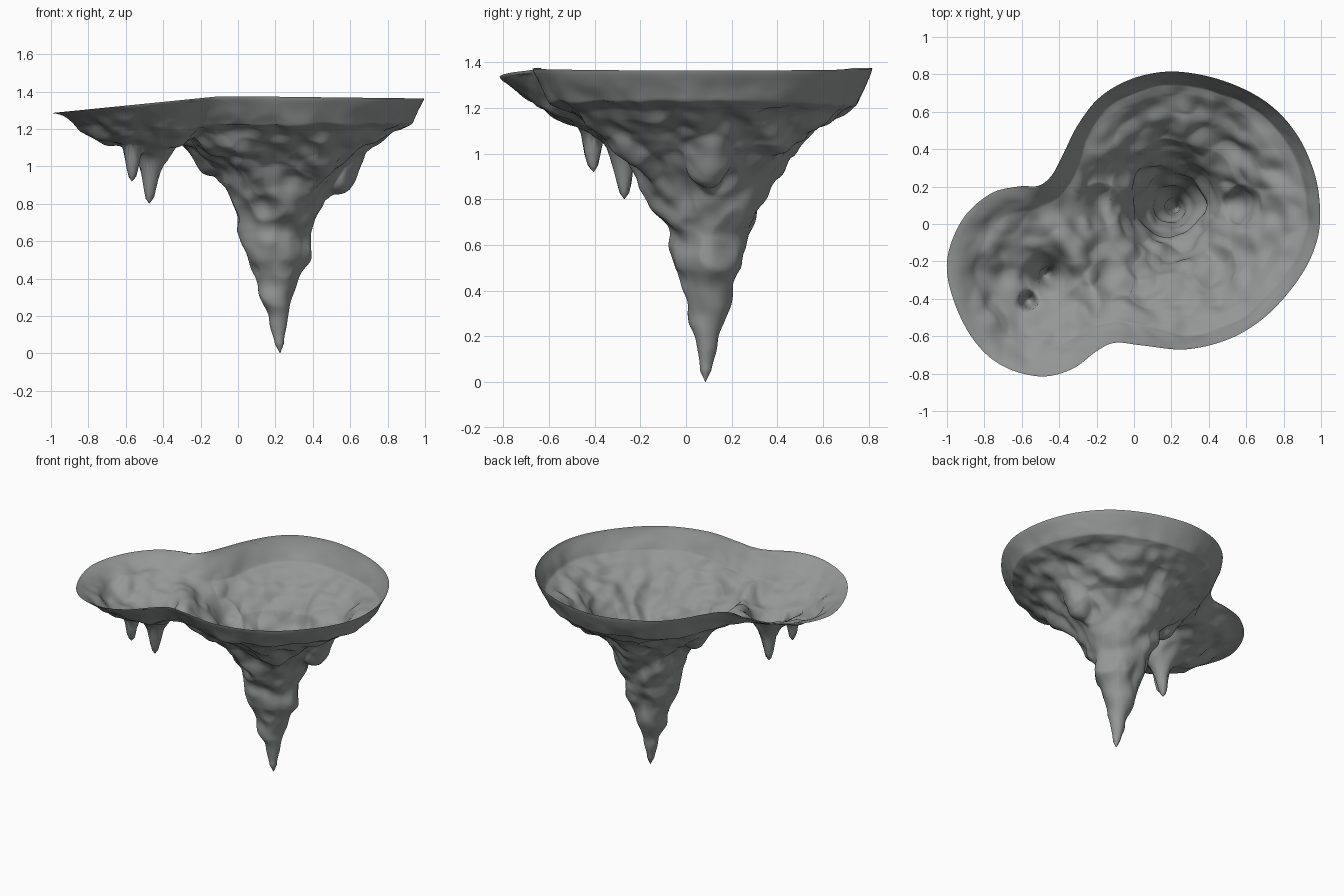
import bpy, bmesh, math
from mathutils import Vector, noise, kdtree

if "Cube" in bpy.data.objects:
    bpy.data.objects.remove(bpy.data.objects["Cube"])

SPOKES, CONE_RINGS, BOWL_RINGS = 340, 75, 75
AXIS = Vector((0.225, 0.085))

# Rim outline seen from above, counter-clockwise
OUTLINE = [(0.995, 0.07), (0.965, 0.27), (0.87, 0.48), (0.71, 0.65), (0.48, 0.765), (0.22, 0.815),
           (0.0, 0.78), (-0.18, 0.68), (-0.3, 0.53), (-0.38, 0.37), (-0.44, 0.26), (-0.51, 0.205),
           (-0.62, 0.2), (-0.77, 0.16), (-0.92, 0.02), (-1.0, -0.2), (-0.96, -0.42), (-0.85, -0.63),
           (-0.7, -0.76), (-0.5, -0.815), (-0.33, -0.775), (-0.2, -0.68), (-0.1, -0.635),
           (0.05, -0.65), (0.28, -0.67), (0.52, -0.61), (0.72, -0.48), (0.89, -0.28), (0.975, -0.1)]
# Radius / height of the large funnel, and of the two small drips
CONE = [(0, 0), (0.03, 0.05), (0.055, 0.2), (0.095, 0.36), (0.145, 0.5), (0.175, 0.65), (0.24, 0.8),
        (0.29, 0.9), (0.36, 1.0), (0.49, 1.1), (0.61, 1.185), (0.72, 1.245), (0.85, 1.31), (3, 2.2)]
DRIP = [(0, 0), (0.02, 0.03), (0.034, 0.1), (0.05, 0.2), (0.085, 0.26), (0.15, 0.33), (3, 3)]
DRIPS = [(Vector((-0.465, -0.275)), 0.8), (Vector((-0.565, -0.405)), 0.92)]
KNOBS = [(-0.18, 0.1, 0.12, 0.08), (0.58, 0.1, 0.11, 0.09), (0.05, -0.2, 0.1, 0.04),
         (0.42, -0.22, 0.12, 0.05), (-0.12, -0.3, 0.12, 0.03), (-0.3, -0.42, 0.12, 0.03)]


def interp(table, x):
    for (a, u), (b, v) in zip(table, table[1:]):
        if x <= b:
            return u + (v - u) * (x - a) / (b - a)
    return table[-1][1]


def smin(a, b, k):
    h = max(k - abs(a - b), 0) / k
    return min(a, b) - h * h * k / 4


def outline_point(u):
    n = len(OUTLINE)
    i = int(u * n)
    t = u * n - i
    p0, p1, p2, p3 = (Vector(OUTLINE[(i + k) % n]) for k in (-1, 0, 1, 2))
    return 0.5 * (2 * p1 + (p2 - p0) * t + (2 * p0 - 5 * p1 + 4 * p2 - p3) * t * t
                  + (3 * p1 - p0 - 3 * p2 + p3) * t ** 3)


rim = [outline_point(i / SPOKES) for i in range(SPOKES)]
tree = kdtree.KDTree(SPOKES)
for i, p in enumerate(rim):
    tree.insert((p.x, p.y, 0), i)
tree.balance()


def height(p):
    # funnel, side bowl, knobs and drips merged into one surface
    z = interp(CONE, (p - AXIS).length)
    side = 1.06 + 0.42 * (p - Vector((-0.5, -0.33))).length
    z = smin(z, side, 0.05)
    for x, y, r, depth in KNOBS:
        d = (p - Vector((x, y))).length / r
        if d < 1:
            z -= depth * (1 - d * d) ** 1.3
    for c, tip in DRIPS:
        z = smin(z, tip + interp(DRIP, (p - c).length), 0.025)
    # lip along the rim: steep round the large bowl, gentle round the side bowl
    edge = tree.find((p.x, p.y, 0))[2]
    top = 1.375 - 0.012 * max(p.x, 0) + 0.1 * min(p.x + 0.1, 0)
    width = 0.07 + 0.09 * min(max(-p.x + 0.1 - p.y * 0.5, 0), 1)
    return top - max(top - z, 0.0) * min(edge / width, 1) ** 0.7, edge


def gather(p):
    # crowd grid points around each drip so the spike is well resolved
    for c, _ in DRIPS:
        d = p - c
        if d.length < 0.083:
            return c + d * (d.length / 0.083) ** 0.9
    return p


bm = bmesh.new()
edges = {}
pole = bm.verts.new((AXIS.x, AXIS.y, 0))
edges[pole] = 1
inner = 0.3
by_height = [(b, a) for a, b in CONE]
rows = []
for j in range(1, CONE_RINGS + BOWL_RINGS + 1):
    row = []
    for p in rim:
        ray = p - AXIS
        R = ray.length
        if j <= CONE_RINGS:
            r = inner if j == CONE_RINGS else min(interp(by_height, 0.915 * j / CONE_RINGS), inner)
        else:
            f = (j - CONE_RINGS) / BOWL_RINGS
            r = inner + (R - inner) * (1 - (1 - f) ** 1.15)
        q = gather(AXIS + ray * (r / R))
        z, e = height(q)
        v = bm.verts.new((q.x, q.y, z))
        edges[v] = e
        row.append(v)
    rows.append(row)

for i in range(SPOKES):
    k = (i + 1) % SPOKES
    bm.faces.new((pole, rows[0][k], rows[0][i]))
    for a, b in zip(rows, rows[1:]):
        bm.faces.new((a[i], a[k], b[k], b[i]))
bm.normal_update()

# Lumpy rock relief, fading out at the tip and rim; the spire also leans slightly
moves = []
for v in bm.verts:
    r = (v.co.xy - AXIS).length
    near = min((v.co.xy - c).length for c, _ in DRIPS)
    amp = min(0.042, 0.006 + 0.2 * r) * min(edges[v] / 0.2, 1) * min(0.12 + near / 0.15, 1)
    q = v.co
    n = noise.noise(q * 5) + 0.5 * noise.noise(q * 10 + Vector((3, 1, 7)))
    n += 0.5 * (0.25 - abs(noise.noise(q * 7 + Vector((5, 5, 0)))))
    lean = Vector((-0.02, 0.012, 0)) * math.sin(math.pi * min(q.z / 0.95, 1))
    moves.append((v, v.normal * n * amp + lean))
for v, d in moves:
    if v is not pole:
        v.co += d
        v.co.z = max(v.co.z, 0.002)
bmesh.ops.recalc_face_normals(bm, faces=bm.faces)
if pole.normal.z > 0:
    bmesh.ops.reverse_faces(bm, faces=bm.faces)

mesh = bpy.data.meshes.new("hanging_rock")
bm.to_mesh(mesh)
bm.free()
rock = bpy.data.objects.new("hanging_rock", mesh)
bpy.context.collection.objects.link(rock)
mesh.shade_smooth()

# Dark stone
stone = bpy.data.materials.new("stone")
stone.diffuse_color = (0.3, 0.31, 0.31, 1)
stone.use_nodes = True
stone.node_tree.nodes["Principled BSDF"].inputs["Base Color"].default_value = stone.diffuse_color
mesh.materials.append(stone)
